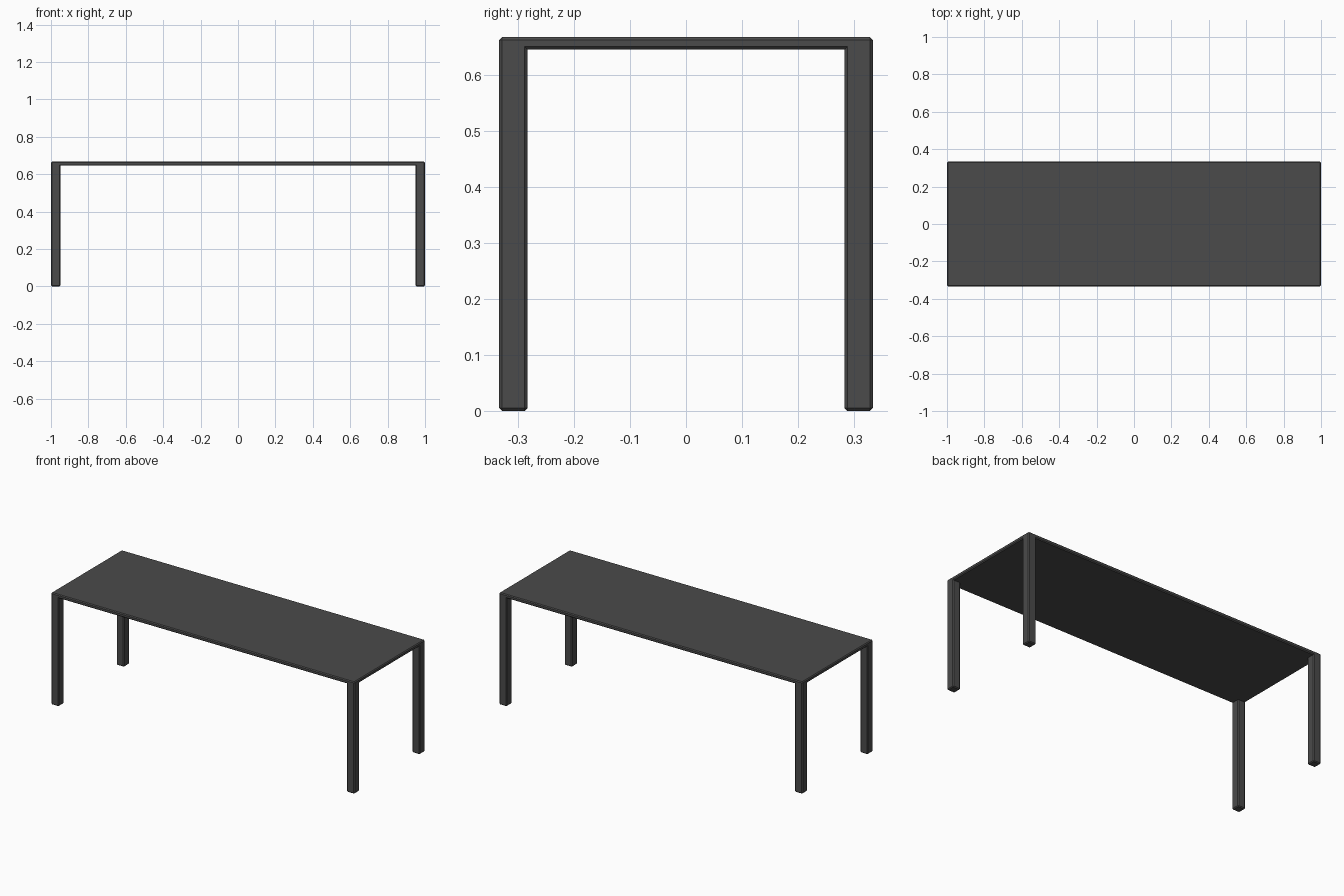
import bpy, bmesh

if "Cube" in bpy.data.objects:
    bpy.data.objects.remove(bpy.data.objects["Cube"])

X, Y, H = 1.0, 0.333, 0.667     # half length, half depth, height
LEG, TOP, CH = 0.05, 0.022, 0.005  # leg width, top thickness, chamfer

mat = bpy.data.materials.new("dark grey")
mat.diffuse_color = (0.07, 0.07, 0.07, 1)
mat.use_nodes = True
mat.node_tree.nodes["Principled BSDF"].inputs["Base Color"].default_value = mat.diffuse_color

bm = bmesh.new()

# tabletop slab as a 3 x 3 grid of cells, so legs can grow from the corners
xs = [-X, -X + LEG, X - LEG, X]
ys = [-Y, -Y + LEG, Y - LEG, Y]
z0 = H - TOP
grid = [[bm.verts.new((x, y, z0)) for y in ys] for x in xs]
cells = {}
for i in range(3):
    for j in range(3):
        cells[i, j] = bm.faces.new((grid[i][j], grid[i + 1][j],
                                    grid[i + 1][j + 1], grid[i][j + 1]))
corners = [cells[i, j] for i in (0, 2) for j in (0, 2)]


def extrude(faces, dz, keep):
    """Push faces up or down; keep=True leaves the originals in place."""
    new = bmesh.ops.extrude_face_region(bm, geom=faces, use_keep_orig=keep)["geom"]
    bmesh.ops.translate(bm, vec=(0, 0, dz),
                        verts=[g for g in new if isinstance(g, bmesh.types.BMVert)])
    if not keep:
        bmesh.ops.delete(bm, geom=[f for f in faces if f.is_valid], context="FACES_ONLY")


extrude(list(cells.values()), TOP, True)

# four corner legs
for f in corners:
    extrude([f], -z0, False)

bmesh.ops.recalc_face_normals(bm, faces=bm.faces[:])
bmesh.ops.dissolve_limit(bm, angle_limit=0.01, verts=bm.verts[:], edges=bm.edges[:])

# chamfer every outward edge
sharp = [e for e in bm.edges if len(e.link_faces) == 2
         and e.calc_face_angle_signed() > 0.5]
bmesh.ops.bevel(bm, geom=sharp, offset=CH, segments=1, affect="EDGES",
                profile=0.5, clamp_overlap=True)

mesh = bpy.data.meshes.new("table")
bm.to_mesh(mesh)
bm.free()
mesh.materials.append(mat)
bpy.context.collection.objects.link(bpy.data.objects.new("table", mesh))
